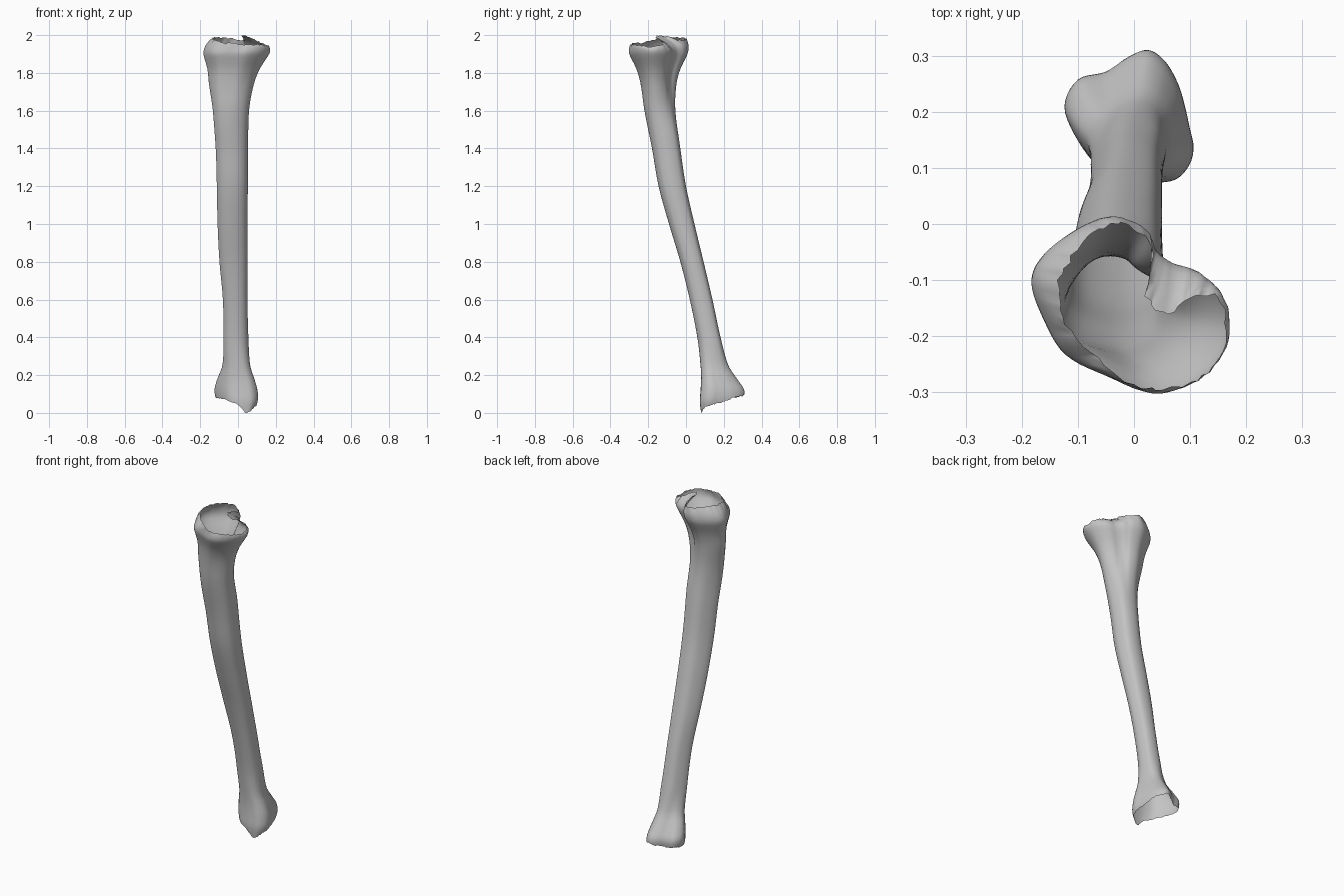
import bpy
import random
from mathutils import Vector

random.seed(4)
SIDES = 80

cube = bpy.data.objects.get("Cube")
if cube:
    bpy.data.objects.remove(cube, do_unlink=True)


def smooth(keys, t):
    """Smooth curve through sorted (parameter, vector) keys."""
    last = len(keys) - 1
    k = 0
    while k < last - 1 and keys[k + 1][0] < t:
        k += 1

    def slope(j):
        a, b = keys[max(j - 1, 0)], keys[min(j + 1, last)]
        return (b[1] - a[1]) / (b[0] - a[0])

    (t0, p0), (t1, p1) = keys[k], keys[k + 1]
    span = t1 - t0
    u = min(max((t - t0) / span, 0), 1)
    ease = u * u * (3 - 2 * u)
    start = u * (1 - u) ** 2 * span
    end = u * u * (u - 1) * span
    return p0.lerp(p1, ease) + slope(k) * start + slope(k + 1) * end


def closed_loop(points):
    """Resample a closed ring of control points to SIDES points."""
    n = len(points)
    keys = [(i, Vector(points[i % n])) for i in range(-2, n + 3)]
    return [smooth(keys, n * s / SIDES) for s in range(SIDES)]


def unit_outline(points):
    """Closed outline scaled to fill the square from -1 to 1."""
    loop = closed_loop(points)
    low = [min(p[a] for p in loop) for a in (0, 1)]
    high = [max(p[a] for p in loop) for a in (0, 1)]
    return [Vector([2 * (p[a] - low[a]) / (high[a] - low[a]) - 1 for a in (0, 1)])
            for p in loop]


def ramp(low, high, value):
    u = min(max((value - low) / (high - low), 0), 1)
    return u * u * (3 - 2 * u)


# Cross-section outlines, counterclockwise from the front
head_outline = unit_outline([
    (.04, -.305), (.11, -.285), (.16, -.24), (.183, -.18), (.165, -.12), (.125, -.08),
    (.075, -.062), (.045, -.04), (.02, 0), (-.04, .017), (-.1, -.005), (-.16, -.05),
    (-.183, -.1), (-.16, -.17), (-.12, -.235), (-.05, -.27)])
shaft_outline = unit_outline([
    (.1, -1), (.5, -.9), (.8, -.65), (.95, -.3), (1, 0), (.95, .4),
    (.8, .75), (.55, .93), (.2, 1), (-.15, .95), (-.45, .75), (-.75, .35),
    (-.95, -.05), (-1, -.4), (-.75, -.75), (-.35, -.95)])
foot_outline = unit_outline([
    (.04, .078), (.075, .085), (.098, .11), (.105, .14), (.098, .175), (.09, .21),
    (.078, .25), (.055, .29), (.025, .31), (-.01, .298), (-.05, .272), (-.1, .258),
    (-.124, .21), (-.1, .15), (-.06, .1), (-.01, .08)])

# Extents by height: z, then left x, right x, front y, back y
extents = [(row[0], Vector(row[1:])) for row in [
    (0, -.06, .08, .08, .26),
    (.06, -.11, .104, .073, .3),
    (.12, -.124, .103, .077, .308),
    (.18, -.11, .087, .08, .27),
    (.25, -.085, .066, .077, .225),
    (.4, -.077, .055, .06, .183),
    (.6, -.08, .05, .02, .14),
    (.8, -.098, .05, -.03, .093),
    (1, -.108, .05, -.09, .045),
    (1.2, -.112, .052, -.145, 0),
    (1.4, -.118, .053, -.18, -.03),
    (1.6, -.135, .06, -.22, -.055),
    (1.74, -.155, .085, -.24, -.05),
    (1.82, -.162, .115, -.262, -.03),
    (1.9, -.183, .165, -.3, .008),
    (1.94, -.183, .183, -.305, .017)]]


def surface_point(i, z):
    """Point of the outer surface on side i at height z."""
    x0, x1, y0, y1 = smooth(extents, z)
    p = shaft_outline[i].lerp(head_outline[i], ramp(1.45, 1.86, z))
    p = p.lerp(foot_outline[i], 1 - ramp(.12, .4, z))
    return Vector(((x0 + x1 + p.x * (x1 - x0)) / 2, (y0 + y1 + p.y * (y1 - y0)) / 2, z))


# Broken edges: heights of the lower one, positions of the upper one
lower_edge = closed_loop([(z,) * 2 for z in (
    0, .01, .03, .04, .05, .06, .08, .09, .1, .09, .08, .08, .08, .075, .065, .04)])
upper_edge = closed_loop([
    (.04, -.293, 1.95), (.1, -.283, 1.95), (.145, -.245, 1.945), (.165, -.19, 1.94),
    (.15, -.132, 1.95), (.11, -.13, 1.965), (.06, -.158, 1.99), (.022, -.125, 2),
    (.035, -.045, 1.975), (-.02, 0, 1.98), (-.075, -.018, 1.985), (-.11, -.06, 1.99),
    (-.135, -.115, 1.985), (-.12, -.18, 1.975), (-.075, -.23, 1.96), (-.01, -.283, 1.955)])
for p in upper_edge:
    p += Vector([random.uniform(-.004, .004) for axis in p])
    p.z = min(p.z, 2)
low_z = [max(p.x + random.uniform(-.004, .004), 0) for p in lower_edge]
low_z[0] = 0

# Rings from the lower broken edge, up the shaft, to the curled upper edge
FOOT_TOP, HEAD_BASE = .16, 1.88
rings = []
for step in range(8):
    t = step / 8
    rings.append([surface_point(i, low_z[i] + (FOOT_TOP - low_z[i]) * t)
                  for i in range(SIDES)])
for step in range(65):
    z = FOOT_TOP + (HEAD_BASE - FOOT_TOP) * step / 64
    rings.append([surface_point(i, z) for i in range(SIDES)])
for step in range(1, 9):
    t = step / 8
    ring = []
    for i, edge in enumerate(upper_edge):
        z = HEAD_BASE + (edge.z - HEAD_BASE) * t
        p = surface_point(i, min(z, 1.94)).lerp(edge, t ** 3)
        p.z = z
        ring.append(p)
    rings.append(ring)

verts = [p for ring in rings for p in ring]
faces = []
for r in range(len(rings) - 1):
    for i in range(SIDES):
        a, b = r * SIDES + i, r * SIDES + (i + 1) % SIDES
        faces.append((a, b, b + SIDES, a + SIDES))

# Open hollow bone shell
mesh = bpy.data.meshes.new("bone_shell")
mesh.from_pydata(verts, [], faces)
mesh.shade_smooth()
bone = bpy.data.objects.new("bone_shell", mesh)
bpy.context.collection.objects.link(bone)

# Plain grey colour
grey = bpy.data.materials.new("bone grey")
grey.use_nodes = True
grey.diffuse_color = (.55, .55, .55, 1)
grey.node_tree.nodes["Principled BSDF"].inputs["Base Color"].default_value = (.55, .55, .55, 1)
mesh.materials.append(grey)
